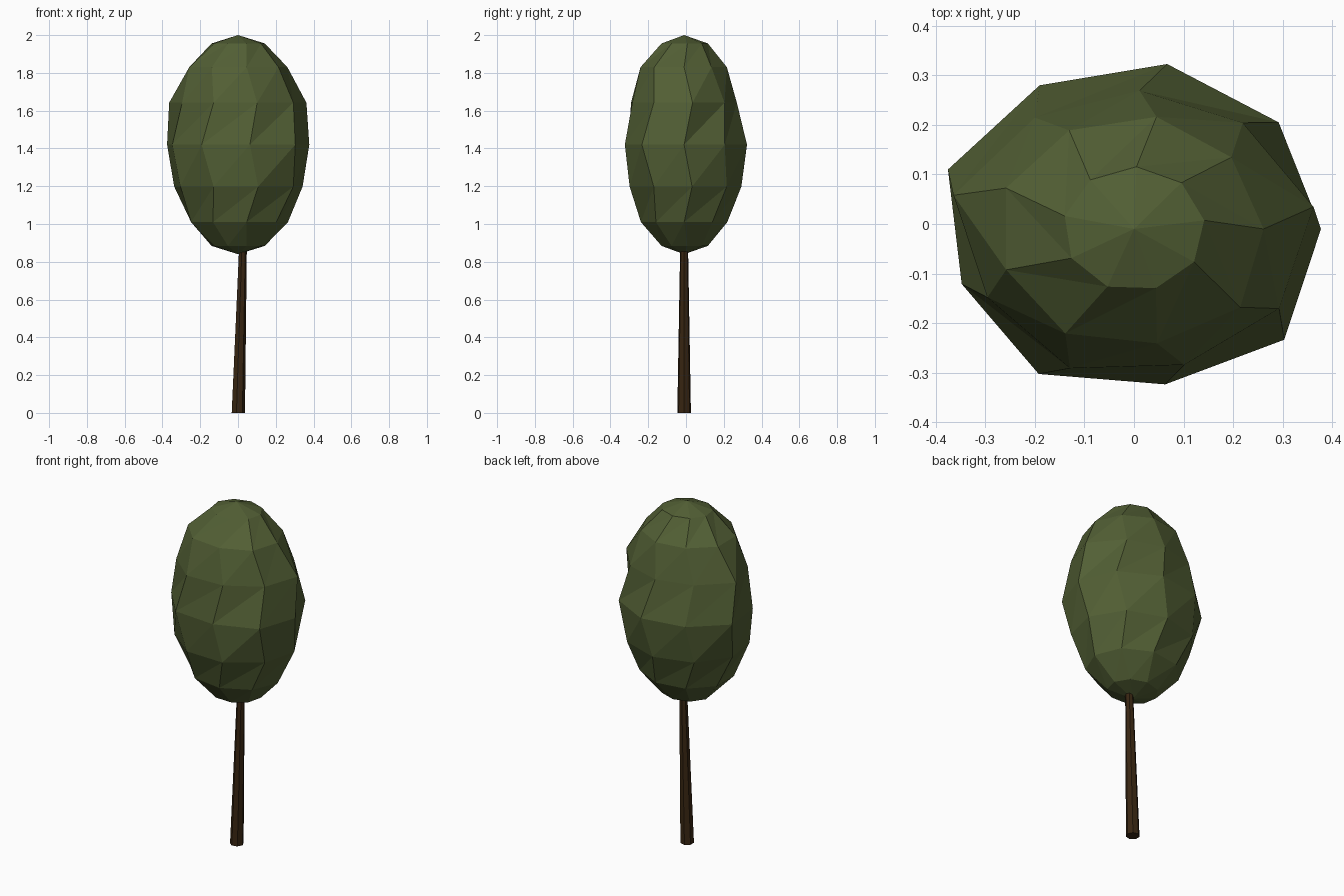
import bpy, bmesh
from math import sin, cos, pi, radians

if "Cube" in bpy.data.objects:
    bpy.data.objects.remove(bpy.data.objects["Cube"])


def material(name, rgb):
    m = bpy.data.materials.new(name)
    m.diffuse_color = (*rgb, 1)
    m.use_nodes = True
    m.node_tree.nodes["Principled BSDF"].inputs["Base Color"].default_value = m.diffuse_color
    return m


def loft(name, rings, mat, bottom=None, top=None):
    """Skin a stack of point rings, closing ends with a cap or a pole point."""
    bm = bmesh.new()
    vs = [[bm.verts.new(p) for p in r] for r in rings]
    n = len(vs[0])
    for a, b in zip(vs, vs[1:]):
        for k in range(n):
            j = (k + 1) % n
            bm.faces.new((a[k], a[j], b[j]))
            bm.faces.new((a[k], b[j], b[k]))
    for ring, pole in ((vs[0], bottom), (vs[-1], top)):
        if pole is None:
            bm.faces.new(ring)
        else:
            p = bm.verts.new(pole)
            for k in range(n):
                bm.faces.new((ring[k], ring[(k + 1) % n], p))
    bmesh.ops.recalc_face_normals(bm, faces=bm.faces)
    me = bpy.data.meshes.new(name)
    bm.to_mesh(me)
    bm.free()
    me.materials.append(mat)
    ob = bpy.data.objects.new(name, me)
    bpy.context.collection.objects.link(ob)
    return ob


leaf = material("leaf green", (0.085, 0.115, 0.035))
bark = material("dark bark", (0.040, 0.019, 0.006))

# Crown: nine-sided egg, odd rings slightly twisted, uneven radii
SIDES, RX, RY, HALF, MID, CY = 9, 0.37, 0.325, 0.58, 1.42, -0.01
bumps = {
    2: (1.00, 0.98, 1.00, 1.00, 1.05, 1.05, 1.06, 1.02, 1.07),
    3: (1.07, 0.96, 0.93, 0.95, 1.09, 0.98, 1.01, 0.96, 1.01),
    4: (1.02, 1.03, 1.04, 1.03, 1.08, 1.00, 1.04, 0.98, 1.07),
}
rings = []
for i in range(7, 0, -1):
    t = pi * i / 8
    ring = []
    for k in range(SIDES):
        a = radians(40 * k + 8 * (i % 2))
        s = sin(t) * bumps.get(i, (1.01,) * SIDES)[k]
        ring.append((RX * s * cos(a), CY + RY * s * sin(a), MID + HALF * cos(t)))
    rings.append(ring)
loft("crown", rings, leaf, (0, CY, MID - HALF), (0, CY, MID + HALF))

# Trunk: leaning tapered seven-sided post
trunk = []
for x, z, r in ((0, 0, 0.037), (0.026, 0.9, 0.021)):
    trunk.append([(x + r * cos(2 * pi * k / 7), CY + r * sin(2 * pi * k / 7), z)
                  for k in range(7)])
loft("trunk", trunk, bark)
